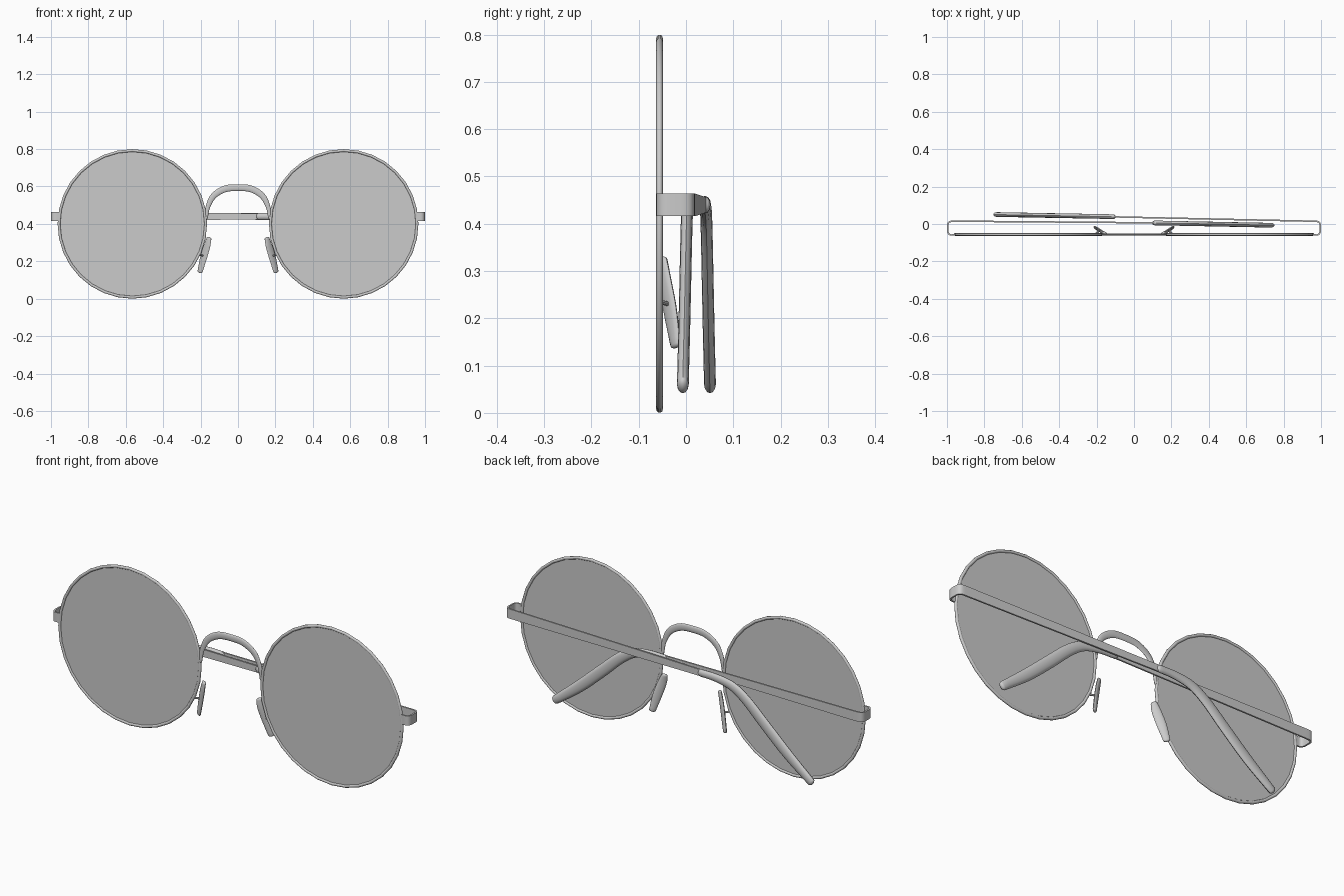
import bpy, bmesh, math
from mathutils import Vector

cube = bpy.data.objects.get("Cube")
if cube:
    bpy.data.objects.remove(cube)


def material(name, rgb):
    m = bpy.data.materials.new(name)
    m.use_nodes = True
    m.diffuse_color = (*rgb, 1)
    m.node_tree.nodes["Principled BSDF"].inputs["Base Color"].default_value = (*rgb, 1)
    return m


GREY = material("soft grey", (0.6, 0.6, 0.6))
FRONT_Y = -0.056
LENS_X, LENS_Z, RIM_R = 0.565, 0.4, 0.3925


def finish(name, bm):
    bmesh.ops.recalc_face_normals(bm, faces=bm.faces)
    mesh = bpy.data.meshes.new(name)
    bm.to_mesh(mesh)
    bm.free()
    ob = bpy.data.objects.new(name, mesh)
    bpy.context.collection.objects.link(ob)
    mesh.materials.append(GREY)
    bpy.ops.object.select_all(action="DESELECT")
    ob.select_set(True)
    bpy.context.view_layer.objects.active = ob
    bpy.ops.object.shade_smooth_by_angle(angle=math.radians(40))
    return ob


def smooth(points, steps=6):
    """Catmull-Rom curve through points of any dimension."""
    p = [Vector(q) for q in points]
    p = [2 * p[0] - p[1]] + p + [2 * p[-1] - p[-2]]
    out = []
    for a, b, c, d in zip(p, p[1:], p[2:], p[3:]):
        for k in range(steps):
            t = k / steps
            out.append(b + (c - a) * t / 2 + (2 * a - 5 * b + 4 * c - d) * t * t / 2
                       + (3 * b - a - 3 * c + d) * t ** 3 / 2)
    return out + [p[-2]]


def sweep(name, path, sizes, axis, sides=12, closed=False):
    """Sweep an ellipse (or a rectangle if sides is 4) along a path.
    sizes holds half extents (along axis, across axis) per point."""
    bm = bmesh.new()
    n, axis, rings = len(path), Vector(axis), []
    for i, p in enumerate(path):
        nxt = path[(i + 1) % n] if closed else path[min(i + 1, n - 1)]
        t = (nxt - path[i - 1 if closed else max(i - 1, 0)]).normalized()
        u = (axis - t * axis.dot(t)).normalized()
        v = t.cross(u)
        off, k = (math.pi / 4, math.sqrt(2)) if sides == 4 else (0, 1)
        ring = []
        for j in range(sides):
            a = off + 2 * math.pi * j / sides
            ring.append(bm.verts.new(p + u * math.cos(a) * k * sizes[i][0]
                                     + v * math.sin(a) * k * sizes[i][1]))
        rings.append(ring)
    pairs = list(zip(rings, rings[1:])) + ([(rings[-1], rings[0])] if closed else [])
    for r, s in pairs:
        for j in range(sides):
            q = (j + 1) % sides
            bm.faces.new((r[j], r[q], s[q], s[j]))
    if not closed:
        bm.faces.new(rings[0])
        bm.faces.new(rings[-1])
    return finish(name, bm)


def tapered(name, keys, axis, sides=12):
    """Smooth sweep whose keys are (position, half sizes), with rounded ends."""
    curve = smooth([tuple(p) + tuple(s) for p, s in keys])
    path = [Vector(c[:3]) for c in curve]
    sizes = [(c[3], c[4]) for c in curve]
    for end, inner in ((0, 1), (-1, -2)):
        d = (path[end] - path[inner]).normalized()
        r, (a, b), base = min(sizes[end]), sizes[end], path[end]
        caps = [(base + d * r * math.sin(g), (a * math.cos(g), b * math.cos(g)))
                for g in (0.5, 1.0, 1.4)]
        for pos, size in caps:
            if end == 0:
                path.insert(0, pos)
                sizes.insert(0, size)
            else:
                path.append(pos)
                sizes.append(size)
    return sweep(name, path, sizes, axis, sides)


for side, s in (("left", 1), ("right", -1)):
    # Round wire rim and flat lens
    circle = [Vector((s * LENS_X + RIM_R * math.cos(a), FRONT_Y, LENS_Z + RIM_R * math.sin(a)))
              for a in (2 * math.pi * i / 32 for i in range(32))]
    sweep(side + "_rim", circle, [(0.007, 0.0075)] * 32, (0, 1, 0), 10, True)
    bm = bmesh.new()
    bmesh.ops.create_circle(bm, cap_ends=True, segments=32, radius=RIM_R)
    for v in bm.verts:
        v.co = Vector((v.co.x + s * LENS_X, FRONT_Y - 0.002, v.co.y + LENS_Z))
    ext = bmesh.ops.extrude_face_region(bm, geom=bm.faces[:])
    for v in ext["geom"]:
        if isinstance(v, bmesh.types.BMVert):
            v.co.y += 0.004
    finish(side + "_lens", bm)

    # Folded temple: a flat strip that loops round the hinge and crosses behind
    end_y, tip_y = (0.039, 0.051) if s > 0 else (0.006, -0.007)
    hinge = smooth([(s * x, y, 0.44) for x, y in
                    ((0.955, -0.058), (0.982, -0.058), (0.994, -0.046), (0.996, -0.02),
                     (0.994, 0.002), (0.982, 0.013), (0.95, 0.015))], 4)
    strip = hinge + [Vector((-s * 0.15, end_y, 0.44))]
    sweep(side + "_temple", strip, [(0.024, 0.004)] * len(hinge) + [(0.016, 0.004)],
          (0, 0, 1), 4)

    # Curved sleeve over the temple end
    def y_at(x):
        return end_y + (tip_y - end_y) * (x - 0.1) / 0.65
    sleeve = [((-s * x, y_at(x), z), (0.0125, w)) for x, z, w in
              ((0.11, 0.44, 0.018), (0.2, 0.438, 0.02), (0.29, 0.42, 0.024),
               (0.37, 0.37, 0.027), (0.47, 0.28, 0.029), (0.6, 0.165, 0.028),
               (0.735, 0.06, 0.021))]
    tapered(side + "_temple_sleeve", sleeve, (0, 1, 0))

    # Tilted nose pad and its short arm
    pad = [((s * x, y, z), (w, 0.008)) for x, y, z, w in
           ((0.155, -0.05, 0.322, 0.015), (0.165, -0.046, 0.285, 0.021),
            (0.184, -0.034, 0.22, 0.022), (0.203, -0.022, 0.145, 0.016))]
    tapered(side + "_nose_pad", pad, (s * 0.82, 0.57, 0))
    arm = [Vector((s * 0.208, FRONT_Y, 0.235)), Vector((s * 0.195, -0.044, 0.232)),
           Vector((s * 0.183, -0.036, 0.23))]
    sweep(side + "_nose_pad_arm", arm, [(0.005, 0.005)] * 3, (0, 0, 1), 8)

# Arched bridge, flattened front to back
arch = [((x, FRONT_Y, z), (0.006, w)) for x, z, w in
        ((-0.17, 0.43, 0.008), (-0.161, 0.49, 0.012), (-0.13, 0.55, 0.016),
         (-0.07, 0.587, 0.018), (0, 0.594, 0.018), (0.07, 0.587, 0.018),
         (0.13, 0.55, 0.016), (0.161, 0.49, 0.012), (0.17, 0.43, 0.008))]
tapered("bridge", arch, (0, 1, 0))
